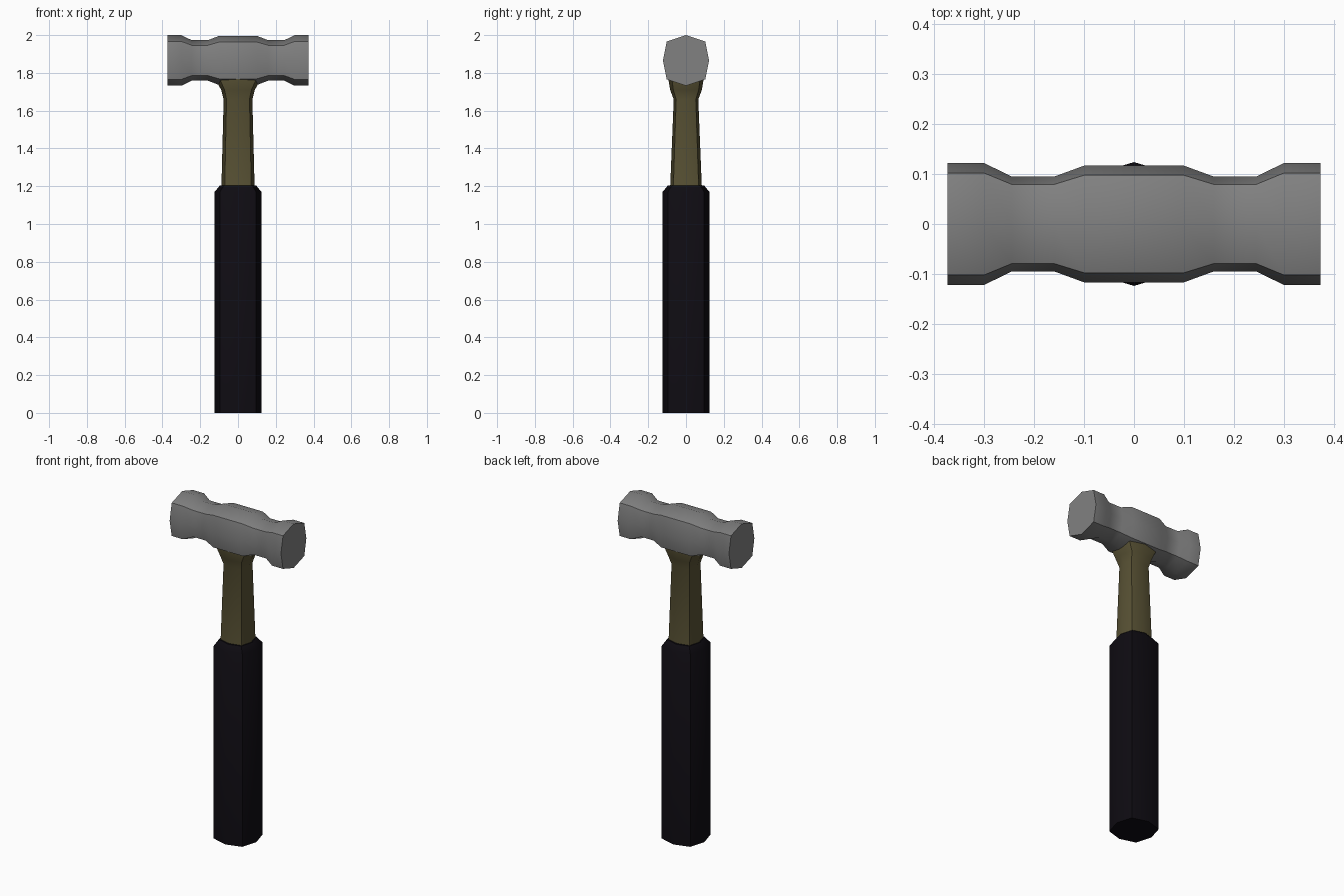
import bpy, bmesh
from math import radians

if "Cube" in bpy.data.objects:
    bpy.data.objects.remove(bpy.data.objects["Cube"])


def material(name, color):
    m = bpy.data.materials.new(name)
    m.diffuse_color = (*color, 1)
    m.use_nodes = True
    m.node_tree.nodes["Principled BSDF"].inputs["Base Color"].default_value = m.diffuse_color
    return m


def loft(name, rings, place, diag, mat=None):
    """Skin boxy octagons: each ring is (position, half_u, half_v)."""
    a, b = diag
    octagon = [(1, 0), (a, b), (0, 1), (-a, b), (-1, 0), (-a, -b), (0, -1), (a, -b)]
    bm = bmesh.new()
    loops = [[bm.verts.new(place(p, u * hu, v * hv)) for u, v in octagon]
             for p, hu, hv in rings]
    for lo, hi in zip(loops, loops[1:]):
        for i in range(8):
            j = (i + 1) % 8
            bm.faces.new((lo[i], lo[j], hi[j], hi[i]))
    bm.faces.new(loops[0][::-1])
    bm.faces.new(loops[-1])
    bmesh.ops.recalc_face_normals(bm, faces=bm.faces)
    mesh = bpy.data.meshes.new(name)
    bm.to_mesh(mesh)
    bm.free()
    ob = bpy.data.objects.new(name, mesh)
    bpy.context.collection.objects.link(ob)
    if mat:
        mesh.materials.append(mat)
    bpy.ops.object.select_all(action='DESELECT')
    ob.select_set(True)
    bpy.context.view_layer.objects.active = ob
    bpy.ops.object.shade_smooth_by_angle(angle=radians(40))
    return ob


def upright(z, x, y):
    return (x, y, z)


def sideways(x, y, z):
    return (x, y, 1.866 + z)


# Double-faced hammer head, mirrored about its middle
half = [(0.10, 0.117, 0.130), (0.16, 0.095, 0.107), (0.245, 0.095, 0.107),
        (0.30, 0.122, 0.134), (0.374, 0.122, 0.134)]
head = [(-x, y, z) for x, y, z in reversed(half)] + half
loft("hammer_head", head, sideways, (0.836, 0.75), material("steel", (0.22, 0.22, 0.22)))

# Neck flaring into the head
neck = [(1.19, 0.088, 0.084), (1.66, 0.076, 0.065), (1.71, 0.089, 0.084),
        (1.77, 0.122, 0.094), (1.80, 0.122, 0.094)]
loft("neck", neck, upright, (0.80, 0.80), material("olive", (0.10, 0.085, 0.035)))

# Grip sleeve with a chamfered top
grip = [(0, 0.124, 0.124), (1.17, 0.124, 0.124), (1.205, 0.095, 0.095)]
loft("grip", grip, upright, (0.775, 0.775), material("black_rubber", (0.0045, 0.0035, 0.006)))
